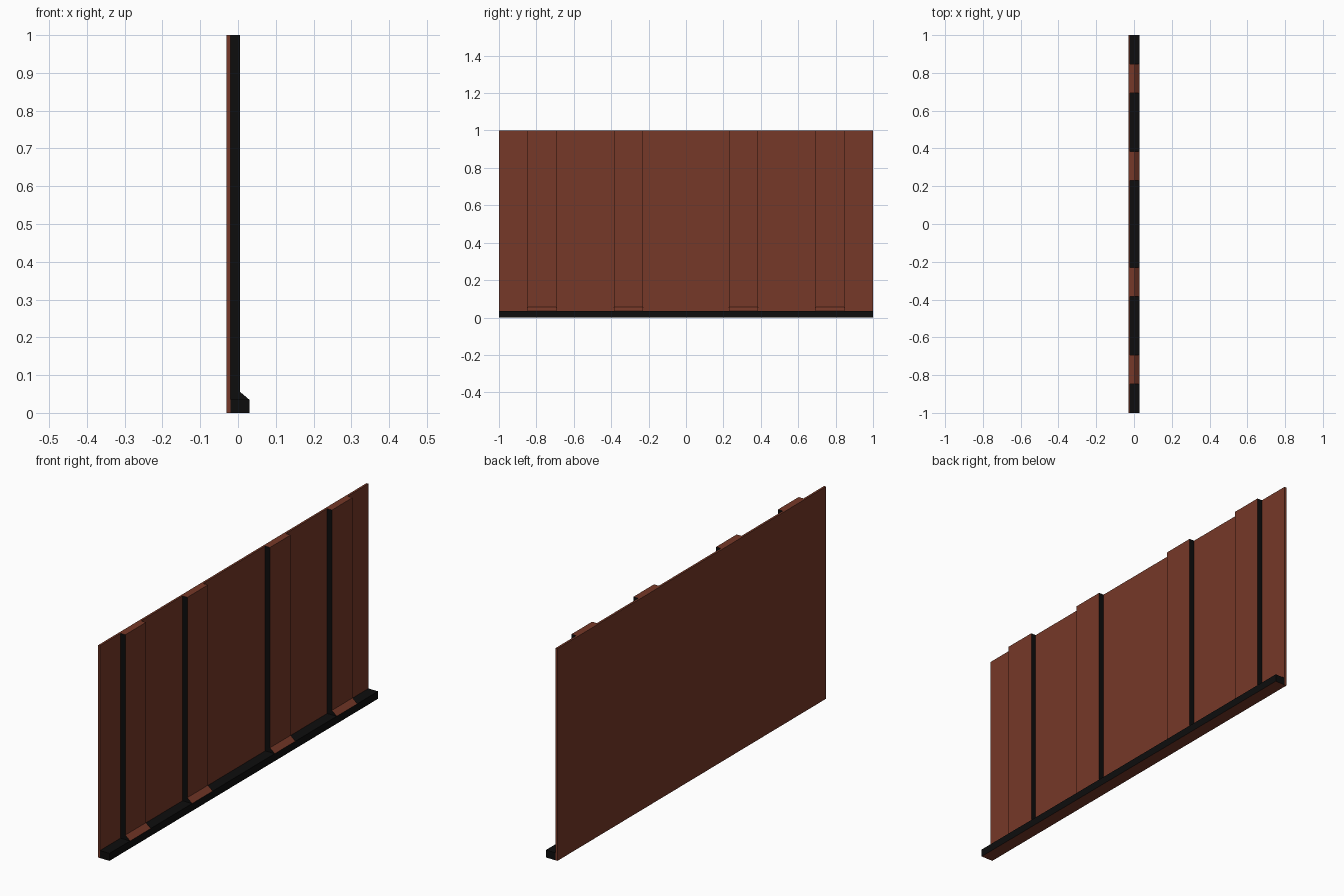
import bpy, bmesh

if "Cube" in bpy.data.objects:
    bpy.data.objects.remove(bpy.data.objects["Cube"])


def material(name, rgb):
    m = bpy.data.materials.new(name)
    m.diffuse_color = (*rgb, 1)
    m.use_nodes = True
    m.node_tree.nodes["Principled BSDF"].inputs["Base Color"].default_value = m.diffuse_color
    return m


BROWN = material("brick brown", (0.18, 0.040, 0.021))
BLACK = material("black trim", (0.004, 0.004, 0.004))


def extrude_profile(name, profile, y0, y1, is_black):
    """Extrude an (x, z) profile along y; is_black(normal) picks the trim faces."""
    bm = bmesh.new()
    base = bm.faces.new([bm.verts.new((x, y0, z)) for x, z in profile])
    out = bmesh.ops.extrude_face_region(bm, geom=[base], use_keep_orig=True)
    verts = [v for v in out["geom"] if isinstance(v, bmesh.types.BMVert)]
    bmesh.ops.translate(bm, verts=verts, vec=(0, y1 - y0, 0))
    bmesh.ops.recalc_face_normals(bm, faces=bm.faces)
    for f in bm.faces:
        f.normal_update()
        f.material_index = int(is_black(f.normal))
    me = bpy.data.meshes.new(name)
    bm.to_mesh(me)
    bm.free()
    me.materials.append(BROWN)
    me.materials.append(BLACK)
    ob = bpy.data.objects.new(name, me)
    bpy.context.collection.objects.link(ob)
    return ob


BACK, PANEL, PILASTER, FRONT = -0.03, -0.02, 0.005, 0.03   # depths along x
KERB, SLOPE = 0.035, 0.056                                # heights

# thin wall panel
extrude_profile("wall_panel", [(BACK, 0), (PANEL, 0), (PANEL, 1), (BACK, 1)],
                -1, 1, lambda n: False)

# black kerb along the foot, brown underneath
extrude_profile("kerb", [(PANEL, 0), (FRONT, 0), (FRONT, KERB), (PANEL, KERB)],
                -1, 1, lambda n: n.z > -0.5)

# four pilasters with sloped feet and black sides
foot = [(PANEL, KERB), (FRONT, KERB), (PILASTER, SLOPE), (PILASTER, 1), (PANEL, 1)]
for i, yc in enumerate((-10 / 13, -4 / 13, 4 / 13, 10 / 13)):
    extrude_profile(f"pilaster_{i + 1}", foot, yc - 1 / 13, yc + 1 / 13,
                    lambda n: abs(n.y) > 0.5)
